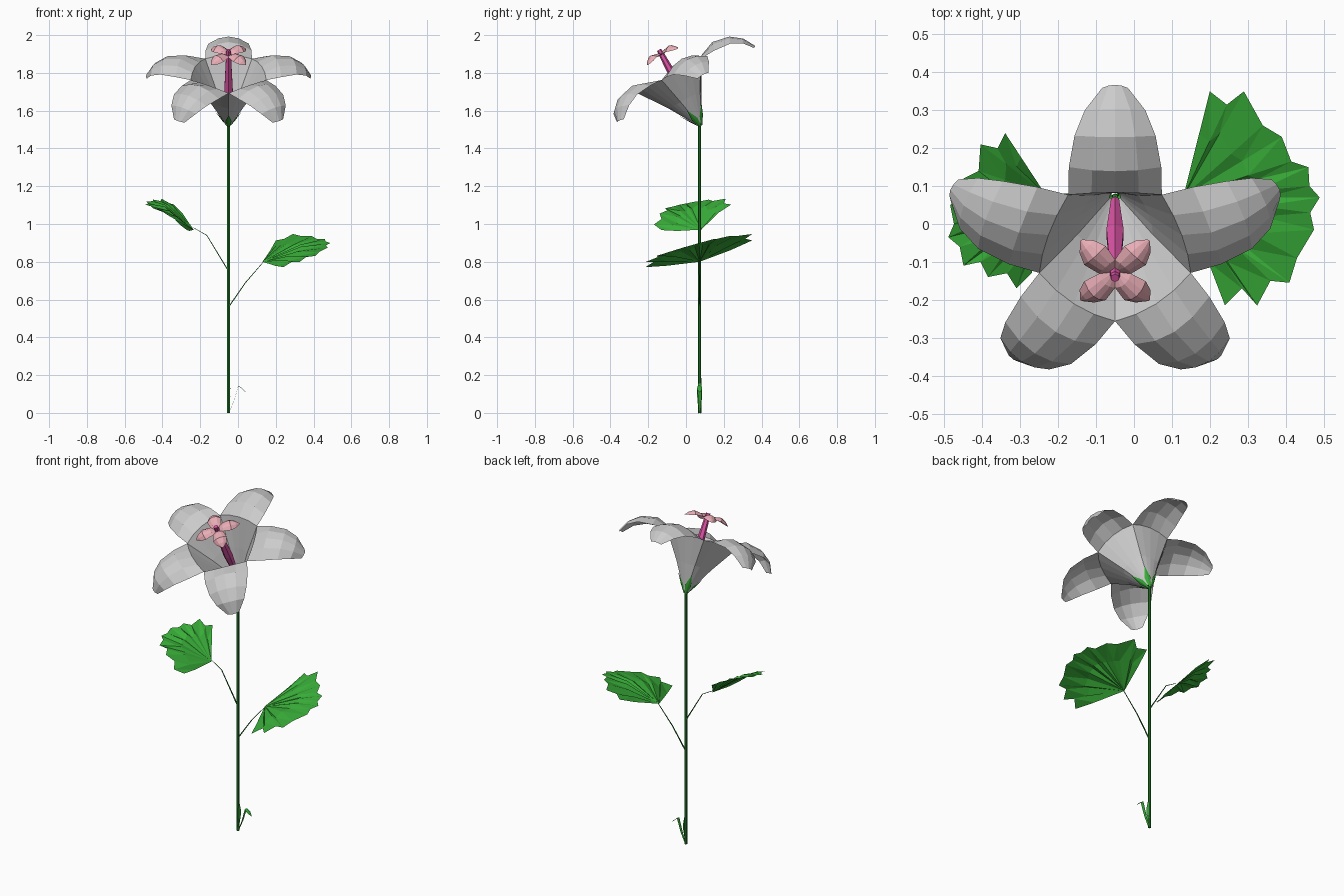
import bpy, bmesh, math
from mathutils import Vector as V

if "Cube" in bpy.data.objects:
    bpy.data.objects.remove(bpy.data.objects["Cube"])


def material(name, rgb):
    m = bpy.data.materials.new(name)
    m.diffuse_color = (*rgb, 1)
    m.use_nodes = True
    m.node_tree.nodes["Principled BSDF"].inputs["Base Color"].default_value = m.diffuse_color
    return m


GREEN = material("leaf_green", (0.04, 0.42, 0.04))
DARK = material("stem_green", (0.015, 0.2, 0.02))
PINK = material("pink", (0.72, 0.09, 0.38))
PALE = material("pale_pink", (0.82, 0.42, 0.47))


def finish(name, bm, mat=None):
    bmesh.ops.remove_doubles(bm, verts=bm.verts, dist=0.0006)
    me = bpy.data.meshes.new(name)
    bm.to_mesh(me)
    bm.free()
    ob = bpy.data.objects.new(name, me)
    bpy.context.collection.objects.link(ob)
    if mat:
        me.materials.append(mat)
    return ob


def tube(name, path, radii, sides, mat):
    """Faceted tube through the path points with a radius at each."""
    bm = bmesh.new()
    path = [V(p) for p in path]
    rings = []
    for i, (p, r) in enumerate(zip(path, radii)):
        d = (path[min(i + 1, len(path) - 1)] - path[max(i - 1, 0)]).normalized()
        s = d.cross(V((0, 1, 0))).normalized()
        t = d.cross(s)
        ring = []
        for k in range(sides):
            q = 2 * math.pi * (k + 0.5) / sides
            ring.append(bm.verts.new(p + r * (s * math.cos(q) + t * math.sin(q))))
        rings.append(ring)
    for a, b in zip(rings, rings[1:]):
        for k in range(sides):
            j = (k + 1) % sides
            bm.faces.new((a[k], a[j], b[j], b[k]))
    bm.faces.new(rings[0][::-1])
    bm.faces.new(rings[-1])
    return finish(name, bm, mat)


# Flower frame: axis leans forward out of the stem top
BASE = V((-0.05, 0.072, 1.53))
AXIS = V((0, -0.48, 0.877))
UP = V((0, 0.877, 0.48))
SIDE = V((1, 0, 0))


def whorl(name, count, rows, phase, mat=None, cols=4):
    """Ring of petals; rows = (axial, radial at edge, half width, edge drop, centre bulge)."""
    bm = bmesh.new()
    for n in range(count):
        f = phase + 2 * math.pi * n / count
        grid = []
        for a, r, hw, drop, bulge in rows:
            line = []
            for c in range(cols + 1):
                u = 2 * c / cols - 1
                rr = r + bulge * (1 - u * u)
                aa = a - drop * u * u
                w = hw * u
                line.append(bm.verts.new(
                    BASE + AXIS * aa + UP * (rr * math.cos(f) - w * math.sin(f))
                    + SIDE * (rr * math.sin(f) + w * math.cos(f))))
            grid.append(line)
        for lo, hi in zip(grid, grid[1:]):
            for c in range(cols):
                bm.faces.new((lo[c], lo[c + 1], hi[c + 1], hi[c]))
    return finish(name, bm, mat)


# Five-petalled corolla: funnel that opens into arched petals
whorl("corolla", 5, [
    (0.0, 0.012, 0.0087, 0, 0.002),
    (0.15, 0.085, 0.0618, 0, 0.008),
    (0.315, 0.17, 0.1235, 0.015, 0.015),
    (0.348, 0.255, 0.122, 0.045, 0.012),
    (0.33, 0.345, 0.107, 0.035, 0.015),
    (0.285, 0.405, 0.08, 0.02, 0.015),
    (0.22, 0.445, 0.034, 0.005, 0.012)], 0)

# Sepals under the funnel
whorl("sepals", 5, [
    (-0.012, 0.008, 0.0058, 0, 0.002),
    (0.035, 0.036, 0.017, 0, 0.006),
    (0.09, 0.075, 0.001, 0, 0)], math.pi / 5, GREEN, 2)

# Style and four-lobed stigma
tube("style", [BASE + AXIS * a for a in (0.02, 0.2, 0.435)],
     (0.012, 0.026, 0.014), 6, PINK)
whorl("stigma", 4, [
    (0.415, 0.004, 0.004, 0, 0),
    (0.435, 0.03, 0.03, 0.012, 0.006),
    (0.442, 0.075, 0.04, 0.022, 0.006),
    (0.425, 0.105, 0.027, 0.014, 0.004),
    (0.405, 0.125, 0.006, 0, 0.003)], math.pi / 4, PALE)
tube("stigma_centre", [BASE + AXIS * a for a in (0.42, 0.447)],
     (0.014, 0.012), 6, PINK)

# Stem and leaf stalks
tube("stem", [(-0.05, 0.072, 0), (-0.05, 0.072, 0.7), (-0.05, 0.072, 1.535)],
     (0.009, 0.008, 0.008), 6, DARK)
tube("right_stalk", [(-0.05, 0.072, 0.56), (0.04, 0.072, 0.69), (0.135, 0.072, 0.80)],
     (0.004, 0.003, 0.002), 4, DARK)
tube("left_stalk", [(-0.05, 0.072, 0.75), (-0.165, 0.078, 0.94), (-0.235, 0.08, 0.98)],
     (0.004, 0.0025, 0.0015), 4, DARK)


def leaf(name, base, outline, length, rise, tilt):
    """Toothed blade fanned from its base, lifted along x and tilted along y."""
    bm = bmesh.new()
    bx, by, bz = base

    def point(x, y, crease=0):
        t = min(abs(x - bx) / length, 1)
        return bm.verts.new((x, y, bz + rise * t * (2 - t) + tilt * (y - by) + crease))

    root = point(bx, by)
    outer = [point(x, y) for x, y in outline]
    inner = [point(bx + 0.6 * (x - bx), by + 0.6 * (y - by), 0.006 if i % 2 else -0.006)
             for i, (x, y) in enumerate(outline)]
    for i in range(len(outline) - 1):
        bm.faces.new((root, inner[i], inner[i + 1]))
        bm.faces.new((inner[i], outer[i], outer[i + 1]))
        bm.faces.new((inner[i], outer[i + 1], inner[i + 1]))
    bmesh.ops.recalc_face_normals(bm, faces=bm.faces)
    if sum(f.normal.z for f in bm.faces) < 0:
        bmesh.ops.reverse_faces(bm, faces=bm.faces)
    return finish(name, bm, GREEN)


leaf("right_leaf", (0.13, 0.072, 0.80), [
    (0.24, -0.215), (0.285, -0.17), (0.325, -0.215), (0.36, -0.15), (0.41, -0.155),
    (0.43, -0.09), (0.475, -0.015), (0.465, 0.03), (0.49, 0.07), (0.463, 0.10),
    (0.46, 0.15), (0.415, 0.165), (0.39, 0.23), (0.34, 0.26), (0.29, 0.35),
    (0.245, 0.315), (0.20, 0.35)], 0.36, 0.10, 0.28)
leaf("left_leaf", (-0.235, 0.08, 0.97), [
    (-0.27, -0.13), (-0.31, -0.17), (-0.335, -0.13), (-0.385, -0.14), (-0.405, -0.10),
    (-0.45, -0.11), (-0.46, -0.06), (-0.49, -0.035), (-0.475, 0.0), (-0.485, 0.05),
    (-0.45, 0.08), (-0.45, 0.12), (-0.41, 0.14), (-0.405, 0.21), (-0.36, 0.20),
    (-0.34, 0.24)], 0.255, 0.155, 0.2)


# Small sprouts at the foot of the stem
def blade(name, path, widths):
    bm = bmesh.new()
    rows = [[bm.verts.new((x, 0.072 + s * w, z - abs(s) * 0.003)) for s in (-1, 0, 1)]
            for (x, z), w in zip(path, widths)]
    for a, b in zip(rows, rows[1:]):
        for k in range(2):
            bm.faces.new((a[k], a[k + 1], b[k + 1], b[k]))
    return finish(name, bm, GREEN)


blade("sprout_leaf", [(-0.048, 0), (-0.02, 0.07), (0.002, 0.145), (0.022, 0.13), (0.04, 0.112)],
      (0.004, 0.009, 0.011, 0.014, 0.002))
blade("sprout_bud", [(-0.05, 0), (-0.041, 0.09), (-0.041, 0.13), (-0.044, 0.185)],
      (0.005, 0.013, 0.013, 0.001))
